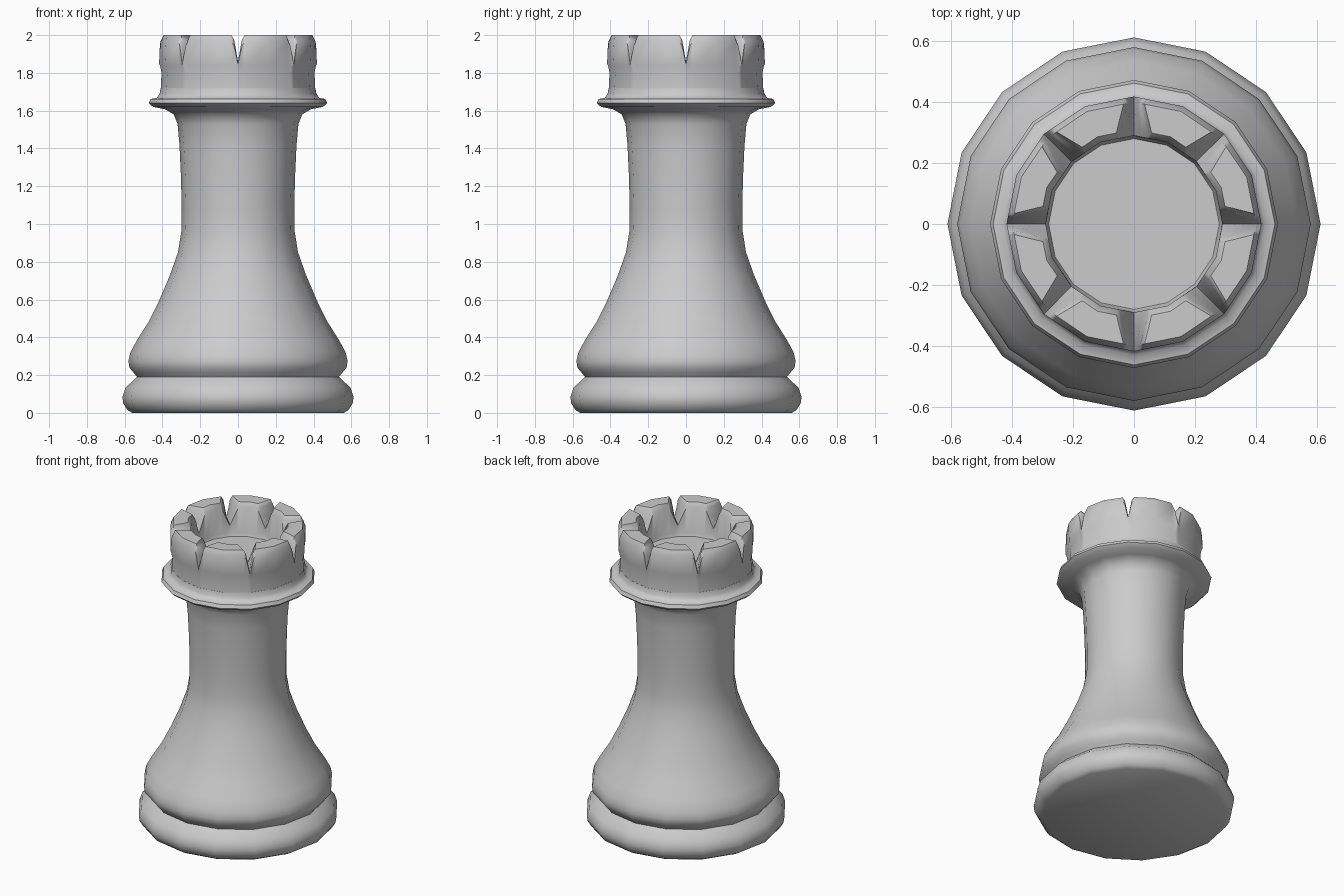
import bpy, bmesh
from math import sin, cos, radians

if "Cube" in bpy.data.objects:
    bpy.data.objects.remove(bpy.data.objects["Cube"])


def facet(r, deg):
    """Radius at an angle along the edge of a 16-sided polygon."""
    return r * cos(radians(11.25)) / cos(radians(deg % 22.5 - 11.25))


def skin(name, rings):
    """Join closed cross-sections (one per direction) into a solid of revolution."""
    bm = bmesh.new()
    cols = []
    for ring in rings:
        cols.append([bm.verts.new((facet(r, a) * cos(radians(a)),
                                   facet(r, a) * sin(radians(a)), z)) for r, a, z in ring])
    n = len(cols)
    for i in range(n):
        c, d = cols[i], cols[(i + 1) % n]
        for j in range(len(c) - 1):
            bm.faces.new((c[j], d[j], d[j + 1], c[j + 1]))
    # caps at both ends of the profile
    bm.faces.new([c[0] for c in reversed(cols)])
    bm.faces.new([c[-1] for c in cols])
    bmesh.ops.recalc_face_normals(bm, faces=bm.faces[:])
    me = bpy.data.meshes.new(name)
    bm.to_mesh(me)
    bm.free()
    ob = bpy.data.objects.new(name, me)
    bpy.context.collection.objects.link(ob)
    bpy.context.view_layer.objects.active = ob
    ob.select_set(True)
    bpy.ops.object.shade_smooth_by_angle(angle=radians(50))
    ob.select_set(False)
    return ob


# Turned body: foot, groove, flared waist, collar
profile = [(.56, 0), (.585, .015), (.607, .05), (.612, .085), (.595, .135), (.55, .175),
           (.535, .19), (.55, .21), (.575, .24), (.58, .275), (.57, .32), (.535, .385),
           (.475, .48), (.42, .59), (.36, .73), (.318, .85), (.30, .96), (.298, 1.08),
           (.302, 1.25), (.31, 1.42), (.32, 1.53), (.34, 1.58), (.385, 1.607),
           (.45, 1.62), (.472, 1.64), (.462, 1.662), (.43, 1.668), (.415, 1.69), (.41, 1.72)]
skin("body", [[(r, k * 22.5, z) for r, z in profile] for k in range(16)])

# Battlement ring: half a merlon as (outer angle, inner angle, top height), mirrored
half = [(0, 0, 1.86), (1.5, 4.5, 1.92), (3, 8.5, 1.975), (5, 11, 2.0)]
steps = half + [(22.5, 22.5, 2.0)] + [(45 - o, 45 - i, z) for o, i, z in half[:0:-1]]
rings = []
for k in range(8):
    for o, i, z in steps:
        o, i = o + 45 * k, i + 45 * k
        lift = (z - 1.86) / .14
        rings.append([(.41, o, 1.70), (.405, o, 1.80), (.413, o, 1.84),
                      (.418, o, z - .015 - .02 * lift), (.40, o, z),
                      (.31, i, z), (.29, i, z - .01 - .02 * lift),
                      (.288, i, 1.80), (.28, i, 1.78)])
skin("battlements", rings)
